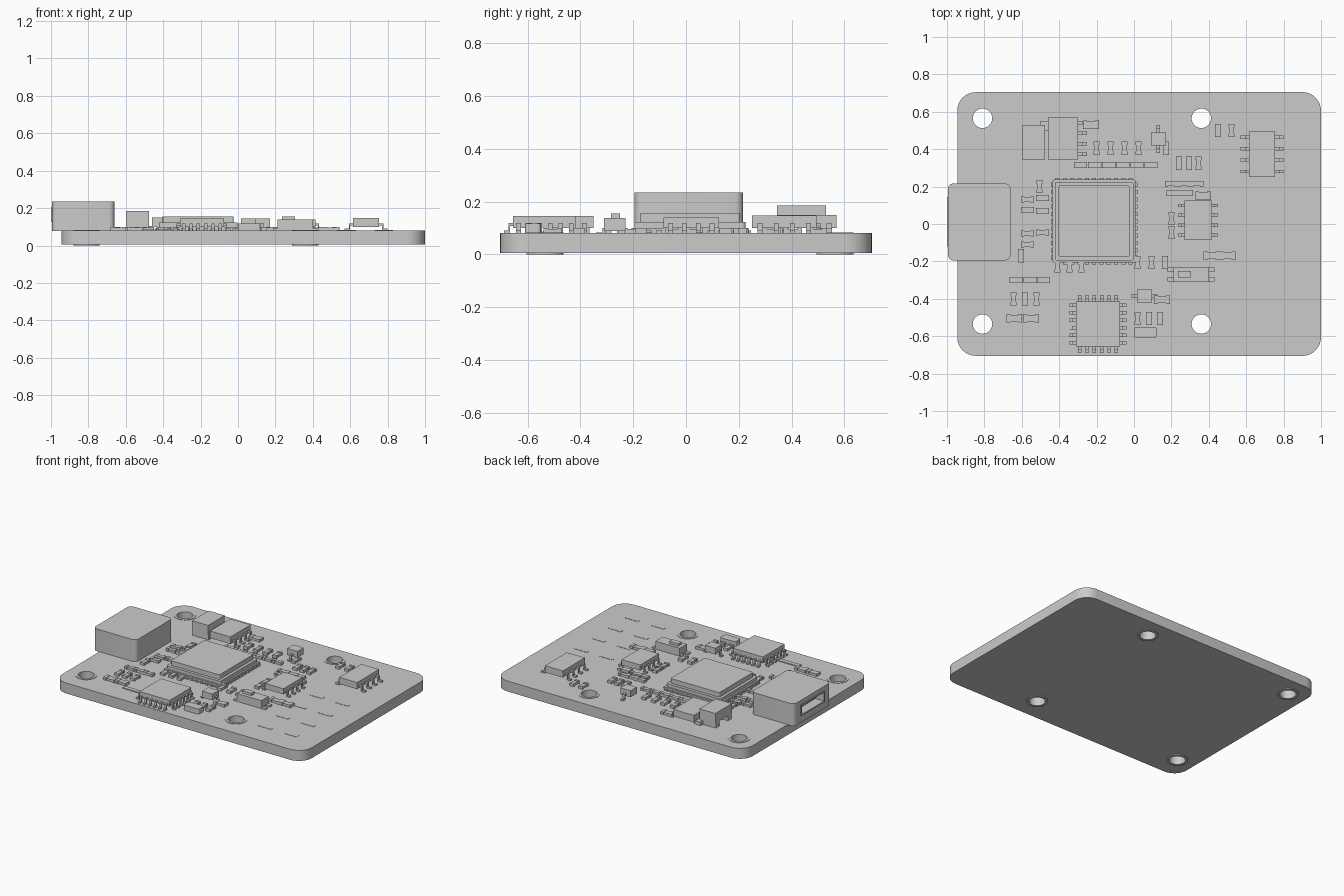
import bpy, bmesh, math
from mathutils import Matrix, Vector

if "Cube" in bpy.data.objects:
    bpy.data.objects.remove(bpy.data.objects["Cube"], do_unlink=True)

TOP = 0.08       # component side of the board
BOTTOM = 0.006   # underside of the board

grey = bpy.data.materials.new("plain grey")
grey.use_nodes = True
grey.diffuse_color = (0.6, 0.6, 0.6, 1)
grey.node_tree.nodes["Principled BSDF"].inputs["Base Color"].default_value = grey.diffuse_color


def box(bm, x0, x1, y0, y1, z0, z1, corner=0):
    """Add a box between limits, with optional rounded upright corners."""
    size = Vector((x1 - x0, y1 - y0, z1 - z0))
    centre = Vector((x0 + x1, y0 + y1, z0 + z1)) / 2
    matrix = Matrix.LocRotScale(centre, None, size)
    verts = bmesh.ops.create_cube(bm, size=1, matrix=matrix)["verts"]
    if corner:
        edges = {e for v in verts for e in v.link_edges
                 if abs(e.verts[0].co.z - e.verts[1].co.z) > size.z / 2}
        bmesh.ops.bevel(bm, geom=list(edges), offset=corner, segments=4,
                        profile=0.5, affect='EDGES')


def finish(bm, name):
    mesh = bpy.data.meshes.new(name)
    bm.to_mesh(mesh)
    bm.free()
    mesh.materials.append(grey)
    obj = bpy.data.objects.new(name, mesh)
    bpy.context.collection.objects.link(obj)
    return obj


def select(obj):
    bpy.ops.object.select_all(action='DESELECT')
    obj.select_set(True)
    bpy.context.view_layer.objects.active = obj


def circle(x, y, radius, steps=32):
    return [(x + radius * math.cos(math.tau * i / steps),
             y + radius * math.sin(math.tau * i / steps)) for i in range(steps)]


def plate(name, outlines, z0, z1):
    """Extrude nested outlines into a flat plate with real holes."""
    curve = bpy.data.curves.new(name, 'CURVE')
    curve.dimensions = '2D'
    curve.fill_mode = 'BOTH'
    curve.extrude = (z1 - z0) / 2
    for points in outlines:
        spline = curve.splines.new('POLY')
        spline.points.add(len(points) - 1)
        for point, (x, y) in zip(spline.points, points):
            point.co = (x, y, 0, 1)
        spline.use_cyclic_u = True
    curve.materials.append(grey)
    obj = bpy.data.objects.new(name, curve)
    obj.location.z = (z0 + z1) / 2
    bpy.context.collection.objects.link(obj)
    select(obj)
    bpy.ops.object.convert(target='MESH')
    bpy.ops.object.shade_smooth_by_angle()


# Board with rounded corners and four mounting holes
holes = [(x, y) for x in (-0.81, 0.36) for y in (-0.535, 0.565)]
radius = 0.1
outline = []
for turn, (x, y) in enumerate([(0.9, 0.605), (-0.845, 0.605), (-0.845, -0.605), (0.9, -0.605)]):
    for step in range(9):
        angle = (turn + step / 8) * math.pi / 2
        outline.append((x + radius * math.cos(angle), y + radius * math.sin(angle)))
plate("board", [outline] + [circle(x, y, 0.052) for x, y in holes], BOTTOM, TOP)
for x, y in holes:
    for side, z0, z1 in (("lower", 0, BOTTOM), ("upper", TOP, TOP + 0.003)):
        plate(side + "_hole_ring", [circle(x, y, 0.07), circle(x, y, 0.052)], z0, z1)

# Cable connector: rounded shell with an open port and inner tongue
bm = bmesh.new()
box(bm, -0.995, -0.66, -0.195, 0.217, TOP - 0.002, 0.235, 0.03)
shell = finish(bm, "connector_shell")
bm = bmesh.new()
box(bm, -1.1, -0.8, -0.11, 0.135, 0.135, 0.195)
cutter = finish(bm, "port_cutter")
cut = shell.modifiers.new("port", 'BOOLEAN')
cut.object = cutter
cut.solver = 'EXACT'
select(shell)
bpy.ops.object.modifier_apply(modifier=cut.name)
bpy.data.objects.remove(cutter, do_unlink=True)
bpy.ops.object.shade_smooth_by_angle()
bm = bmesh.new()
for y in (-0.12, 0.135):
    box(bm, -1, -0.98, y, y + 0.01, 0.125, 0.205)
for z in (0.125, 0.195):
    box(bm, -1, -0.98, -0.12, 0.145, z, z + 0.01)
finish(bm, "port_rim")
bm = bmesh.new()
box(bm, -0.96, -0.79, -0.08, 0.105, 0.155, 0.172)
finish(bm, "port_tongue")

# Main processor: pads round the edge, base and raised lid
bm = bmesh.new()
cx, cy = -0.213, 0.015
for i in range(11):
    t = (i - 5) * 0.039
    box(bm, cx + t - 0.011, cx + t + 0.011, cy - 0.232, cy + 0.232, TOP, 0.09)
    box(bm, cx - 0.232, cx + 0.232, cy + t - 0.011, cy + t + 0.011, TOP, 0.09)
box(bm, cx - 0.222, cx + 0.222, cy - 0.222, cy + 0.222, TOP, 0.1, 0.01)
box(bm, cx - 0.21, cx + 0.21, cy - 0.21, cy + 0.21, 0.1, 0.122, 0.01)
box(bm, cx - 0.19, cx + 0.19, cy - 0.19, cy + 0.19, 0.122, 0.155, 0.01)
finish(bm, "processor")


def pin(bm, x, y, dx, dy, reach, half=0.009):
    """Bent lead leaving a body edge at x, y in direction dx, dy."""
    sx, sy = abs(dy) * half, abs(dx) * half
    for a, b, z0, z1 in ((-0.01, reach * 0.5, 0.108, 0.118),
                         (reach * 0.35, reach * 0.5, TOP, 0.118),
                         (reach * 0.35, reach, TOP, 0.09)):
        xs = sorted((x + dx * a, x + dx * b))
        ys = sorted((y + dy * a, y + dy * b))
        box(bm, xs[0] - sx, xs[1] + sx, ys[0] - sy, ys[1] + sy, z0, z1)


def chip(name, x0, x1, y0, y1, height, across=0, along=0, reach=0.04, sides=(-1, 1)):
    """Chip body with leads on its x sides (across) and y sides (along)."""
    bm = bmesh.new()
    box(bm, x0, x1, y0, y1, 0.1, height)
    for side in sides:
        for i in range(across):
            y = y0 + (y1 - y0) * (i + 0.5) / across
            pin(bm, x1 if side > 0 else x0, y, side, 0, reach)
        for i in range(along):
            x = x0 + (x1 - x0) * (i + 0.5) / along
            pin(bm, x, y1 if side > 0 else y0, 0, side, reach)
    finish(bm, name)


chip("sensor_chip", -0.31, -0.075, -0.655, -0.415, 0.145, 6, 6, 0.035)
chip("memory_chip", 0.615, 0.755, 0.25, 0.495, 0.147, 4, 0, 0.045)
chip("driver_chip", 0.27, 0.415, -0.085, 0.125, 0.14, 4, 0, 0.035)
chip("regulator", -0.46, -0.3, 0.345, 0.57, 0.15, 4, 0, 0.05, (1,))
chip("upper_transistor", 0.09, 0.17, 0.42, 0.49, 0.145, 0, 1, 0.04)
chip("lower_transistor", 0.015, 0.095, -0.42, -0.35, 0.145, 1, 0, 0.03)

# Power inductor on two end terminals
bm = bmesh.new()
box(bm, -0.6, -0.475, 0.345, 0.53, 0.115, 0.185)
for y in (0.35, 0.485):
    box(bm, -0.6, -0.475, y, y + 0.04, TOP, 0.115)
box(bm, -0.5, -0.45, 0.5, 0.55, TOP, 0.105)
finish(bm, "inductor")

# Push switch
bm = bmesh.new()
box(bm, 0.21, 0.4, -0.31, -0.23, 0.088, 0.138)
box(bm, 0.235, 0.305, -0.285, -0.25, 0.138, 0.155)
for y in (-0.295, -0.245):
    box(bm, 0.18, 0.43, y - 0.012, y + 0.012, TOP, 0.09)
finish(bm, "push_switch")

# Crystal and flat copper strip
bm = bmesh.new()
box(bm, 0, 0.12, -0.61, -0.55, TOP, 0.117, 0.012)
finish(bm, "crystal")
bm = bmesh.new()
box(bm, -0.505, -0.31, -0.565, -0.535, TOP, 0.086)
finish(bm, "copper_strip")


def passive(bm, x, y, upright, length=0.07, width=0.032):
    """Small part with two end caps and a narrower middle."""
    for start, end, scale, height in ((-0.5, -0.25, 1, 0.099), (0.25, 0.5, 1, 0.099),
                                      (-0.25, 0.25, 0.82, 0.096)):
        a, b, w = start * length, end * length, width * scale / 2
        if upright:
            box(bm, x - w, x + w, y + a, y + b, TOP, height)
        else:
            box(bm, x + a, x + b, y - w, y + w, TOP, height)


# Rows of small parts: first x, y, count, x step, y step
upright_rows = [(-0.2, 0.405, 4, 0.075, 0), (0.24, 0.325, 3, 0.053, 0), (0.45, 0.5, 2, 0.07, 0),
                (0.2, 0.03, 2, 0, -0.075), (0.02, -0.205, 3, 0.073, 0), (-0.505, 0.2, 1, 0, 0),
                (-0.605, -0.17, 1, 0, 0), (-0.645, -0.4, 3, 0.062, 0), (0.02, -0.505, 3, 0.06, 0),
                (0.17, 0.405, 1, 0, 0), (-0.41, -0.225, 3, 0.065, 0)]
flat_rows = [(-0.285, 0.315, 6, 0.075, 0), (0.2, 0.215, 3, 0.068, 0), (0.21, 0.165, 2, 0.07, 0),
             (-0.57, 0.13, 2, 0, -0.055), (-0.57, -0.05, 2, 0, -0.06), (-0.49, 0.14, 2, 0, -0.07),
             (-0.49, -0.045, 1, 0, 0), (-0.63, -0.3, 3, 0.073, 0)]
for name, rows, upright in (("upright_passives", upright_rows, True), ("flat_passives", flat_rows, False)):
    bm = bmesh.new()
    for x, y, count, dx, dy in rows:
        for i in range(count):
            passive(bm, x + dx * i, y + dy * i, upright)
    finish(bm, name)
bm = bmesh.new()
for x, y in ((-0.64, -0.505), (-0.55, -0.505), (0.415, -0.17), (0.5, -0.17),
             (0.37, 0.15), (0.15, -0.405), (-0.23, 0.53)):
    passive(bm, x, y, False, 0.085, 0.045)
finish(bm, "large_passives")

# Printed dashes on the free end of the board
bm = bmesh.new()
for column in (0.58, 0.78):
    for i in range(4):
        y = -0.52 + 0.19 * i
        box(bm, column - 0.05, column + 0.05, y - 0.012, y + 0.012, TOP, TOP + 0.002)
finish(bm, "printed_dashes")
